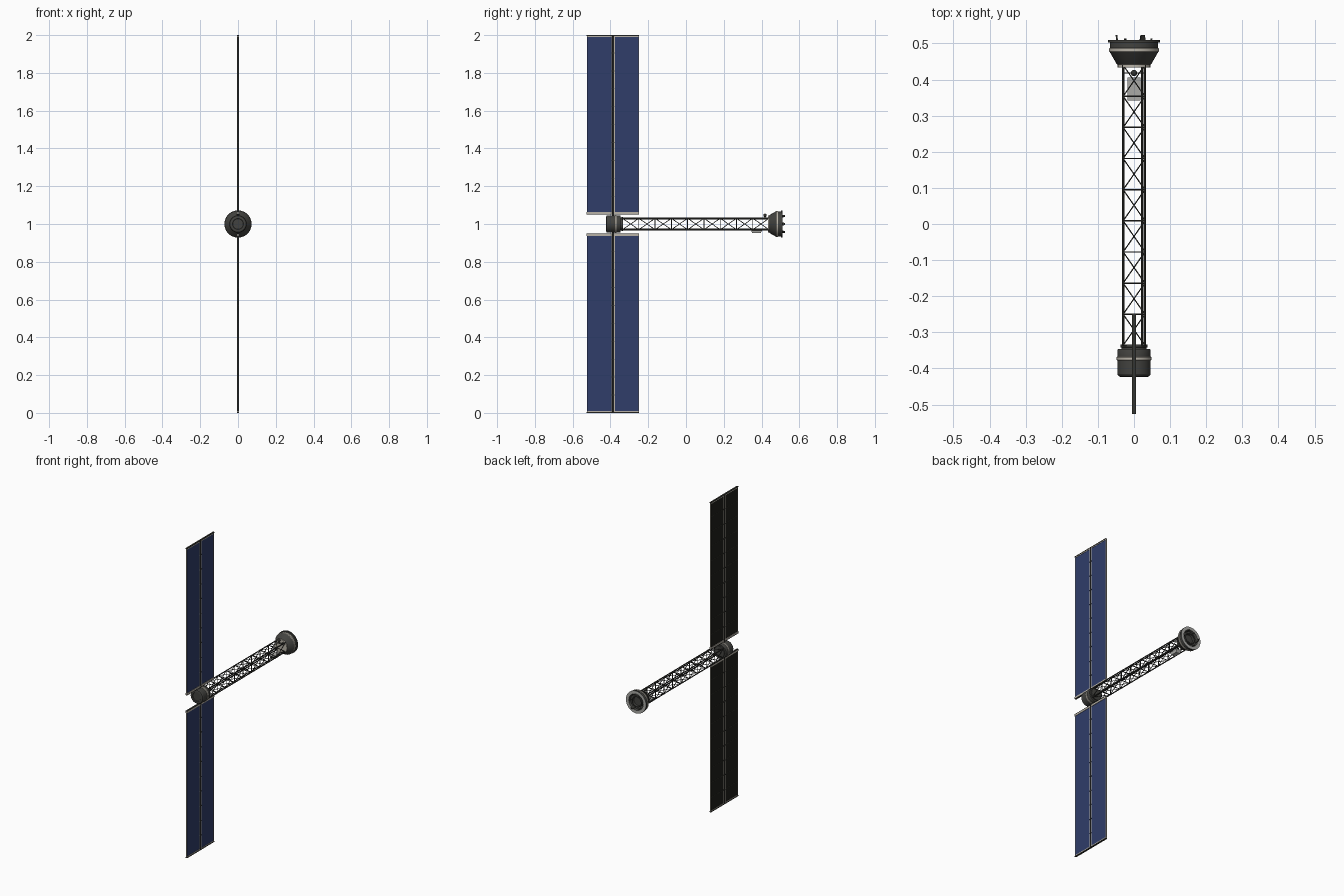
import bpy, bmesh, math
from mathutils import Vector, Matrix

old = bpy.data.objects.get("Cube")
if old:
    bpy.data.objects.remove(old)


def material(name, rgb):
    m = bpy.data.materials.new(name)
    m.use_nodes = True
    m.diffuse_color = (*rgb, 1)
    m.node_tree.nodes["Principled BSDF"].inputs["Base Color"].default_value = (*rgb, 1)
    return m


DARK = material("dark grey metal", (0.035, 0.035, 0.03))
BODY = material("charcoal body", (0.055, 0.055, 0.05))
BLACK = material("black panel back", (0.014, 0.014, 0.01))
BLUE = material("blue solar cells", (0.029, 0.047, 0.143))
BEIGE = material("beige trim", (0.48, 0.45, 0.39))
GREY = material("light grey casing", (0.4, 0.4, 0.38))
CENTRE = Vector((0, 0, 1))


def finish(name, bm, mats):
    bmesh.ops.recalc_face_normals(bm, faces=bm.faces)
    mesh = bpy.data.meshes.new(name)
    bm.to_mesh(mesh)
    bm.free()
    for m in mats:
        mesh.materials.append(m)
    for p in mesh.polygons:
        p.use_smooth = True
    mesh.set_sharp_from_angle(angle=math.radians(30))
    obj = bpy.data.objects.new(name, mesh)
    bpy.context.collection.objects.link(obj)
    return obj


def add_box(bm, lo, hi):
    lo, hi = Vector(lo), Vector(hi)
    mat = Matrix.Translation((lo + hi) / 2) @ Matrix.Diagonal((*(hi - lo), 1))
    return bmesh.ops.create_cube(bm, size=1, matrix=mat)["verts"]


def add_rod(bm, a, b, r, sides=6):
    a, b = Vector(a), Vector(b)
    d = b - a
    mat = Matrix.Translation((a + b) / 2) @ d.to_track_quat("Z", "Y").to_matrix().to_4x4()
    bmesh.ops.create_cone(bm, cap_ends=True, segments=sides, radius1=r, radius2=r,
                          depth=d.length, matrix=mat)


def lathe(name, profile, mats, sides=40):
    """Revolve (radius, y, material index) points around the boom axis."""
    bm = bmesh.new()
    rings = []
    for r, y, _ in profile:
        rings.append([bm.verts.new((r * math.cos(t), y, 1 + r * math.sin(t)))
                      for t in (2 * math.pi * i / sides for i in range(sides))])
    for (a, b), (_, _, idx) in zip(zip(rings, rings[1:]), profile):
        for i in range(sides):
            j = (i + 1) % sides
            bm.faces.new((a[i], a[j], b[j], b[i])).material_index = idx
    bm.faces.new(rings[0]).material_index = profile[0][2]
    bm.faces.new(rings[-1]).material_index = profile[-1][2]
    return finish(name, bm, mats)


# Front hub with trim ring and collar
lathe("front_hub", [
    (0.027, -0.419, 0), (0.029, -0.423, 0), (0.038, -0.423, 0), (0.043, -0.421, 0),
    (0.046, -0.416, 0), (0.046, -0.378, 1), (0.048, -0.376, 1), (0.048, -0.369, 1),
    (0.046, -0.367, 0), (0.046, -0.350, 0), (0.044, -0.346, 0), (0.034, -0.346, 0),
    (0.034, -0.342, 0), (0.038, -0.341, 0), (0.038, -0.334, 0), (0.034, -0.333, 0)],
    [BODY, BEIGE])

# Rear docking adapter: collar, cone, banded drum, flange, recessed port
lathe("docking_adapter", [
    (0.034, 0.434, 1), (0.045, 0.434, 1), (0.045, 0.441, 0), (0.048, 0.443, 0),
    (0.067, 0.476, 1), (0.069, 0.478, 1), (0.069, 0.486, 1), (0.067, 0.488, 0),
    (0.067, 0.502, 0), (0.072, 0.503, 0), (0.072, 0.510, 2), (0.052, 0.510, 0),
    (0.048, 0.496, 0), (0.036, 0.496, 0), (0.035, 0.503, 0), (0.030, 0.503, 0),
    (0.028, 0.490, 0)],
    [BODY, BEIGE, GREY])

# Three docking petals leaning outward, with small latches between
bm = bmesh.new()
for k in range(3):
    for turn, half, top in ((60, 0.010, 0.523), (120, 0.004, 0.514)):
        verts = add_box(bm, (0.043, 0.494, -half), (0.048, top, half))
        for v in verts:
            if v.co.y > 0.51:
                v.co.x += 0.003
                v.co.z *= 0.6
        spin = Matrix.Rotation(math.radians(turn + 120 * k), 4, "Y")
        bmesh.ops.transform(bm, matrix=Matrix.Translation(CENTRE) @ spin, verts=verts)
finish("docking_petals", bm, [DARK])

# Square truss boom: longerons, frames and crossed diagonals
H, BAYS, Y0, STEP = 0.03, 9, -0.336, 0.0862
corners = [(-H, 1 - H), (H, 1 - H), (H, 1 + H), (-H, 1 + H)]
bm = bmesh.new()
for x, z in corners:
    add_rod(bm, (x, Y0, z), (x, Y0 + BAYS * STEP, z), 0.0035, 8)
finish("truss_longerons", bm, [DARK])
bm = bmesh.new()
for n in range(BAYS + 1):
    y = Y0 + n * STEP
    for (xa, za), (xb, zb) in zip(corners, corners[1:] + corners[:1]):
        add_rod(bm, (xa, y, za), (xb, y, zb), 0.0022)
        if n < BAYS:
            add_rod(bm, (xa, y, za), (xb, y + STEP, zb), 0.0019)
            add_rod(bm, (xb, y, zb), (xa, y + STEP, za), 0.0019)
finish("truss_bracing", bm, [DARK])

# Service pipes inside the left side of the truss
bm = bmesh.new()
for z in (0.973, 1.027):
    add_rod(bm, (0.0225, Y0, z), (0.0225, 0.436, z), 0.0025, 8)
finish("service_pipes", bm, [DARK])

# Sensor box under the truss and small beacon on top
bm = bmesh.new()
for v in add_box(bm, (-0.018, 0.342, 0.952), (0.018, 0.405, 0.972)):
    if v.co.z < 0.96:
        v.co.y = 0.373 + (v.co.y - 0.373) * 0.7
        v.co.x *= 0.8
finish("sensor_box", bm, [GREY])
bm = bmesh.new()
add_rod(bm, (0, 0.418, 1.03), (0, 0.418, 1.042), 0.003, 8)
add_rod(bm, (-H, 0.418, 1.03), (H, 0.418, 1.03), 0.002)
bmesh.ops.create_uvsphere(bm, u_segments=12, v_segments=8, radius=0.009,
                          matrix=Matrix.Translation((0, 0.418, 1.046)))
finish("top_beacon", bm, [DARK])

# Solar wings, above and below the hub
MAST_Y, INNER, OUTER = -0.386, 0.052, 1.0
SPANS = ((-0.524, -0.393), (-0.379, -0.250))


def wing_box(bm, sign, x, y0, y1, d0, d1):
    za, zb = sorted((1 + sign * d0, 1 + sign * d1))
    add_box(bm, (-x, y0, za), (x, y1, zb))


for side, sign in (("upper", 1), ("lower", -1)):
    # Cell blankets: blue on the left face, black elsewhere
    bm = bmesh.new()
    for y0, y1 in SPANS:
        wing_box(bm, sign, 0.0025, y0, y1, INNER + 0.01, OUTER - 0.008)
    bm.normal_update()
    for f in bm.faces:
        f.material_index = 0 if f.normal.x > 0.5 else 1
    finish(side + "_solar_blankets", bm, [BLUE, BLACK])

    # Pale borders along the inner end, outer end and long edges
    bm = bmesh.new()
    for y0, y1 in SPANS:
        wing_box(bm, sign, 0.005, y0 - 0.002, y1 + 0.002, INNER + 0.002, INNER + 0.012)
        wing_box(bm, sign, 0.004, y0, y1, OUTER - 0.010, OUTER - 0.005)
    for y, w in ((SPANS[0][0], 0.0012), (SPANS[1][1], 0.0015),
                 (SPANS[0][1], 0.0025), (SPANS[1][0], 0.0025)):
        wing_box(bm, sign, 0.0035, y - w, y + w, INNER + 0.01, OUTER - 0.005)
    finish(side + "_wing_trim", bm, [BEIGE])

    # Dark end bars, mast and mast joints
    bm = bmesh.new()
    y0, y1 = SPANS[0][0] - 0.002, SPANS[1][1] + 0.002
    wing_box(bm, sign, 0.005, y0, y1, OUTER - 0.005, OUTER)
    wing_box(bm, sign, 0.005, y0, y1, INNER - 0.002, INNER + 0.002)
    add_rod(bm, (0, MAST_Y, 1 + sign * 0.04), (0, MAST_Y, 1 + sign * (OUTER - 0.002)), 0.0055, 8)
    for k in range(1, 10):
        d = INNER + k * (OUTER - INNER) / 10
        wing_box(bm, sign, 0.006, MAST_Y - 0.008, MAST_Y + 0.008, d - 0.002, d + 0.002)
    finish(side + "_mast", bm, [DARK])

    # Hinge seams across the back of the blankets
    bm = bmesh.new()
    for k in range(1, 10):
        d = INNER + k * (OUTER - INNER) / 10
        za, zb = sorted((1 + sign * (d - 0.001), 1 + sign * (d + 0.001)))
        for a, b in SPANS:
            add_box(bm, (-0.0032, a, za), (-0.002, b, zb))
    finish(side + "_back_seams", bm, [DARK])
